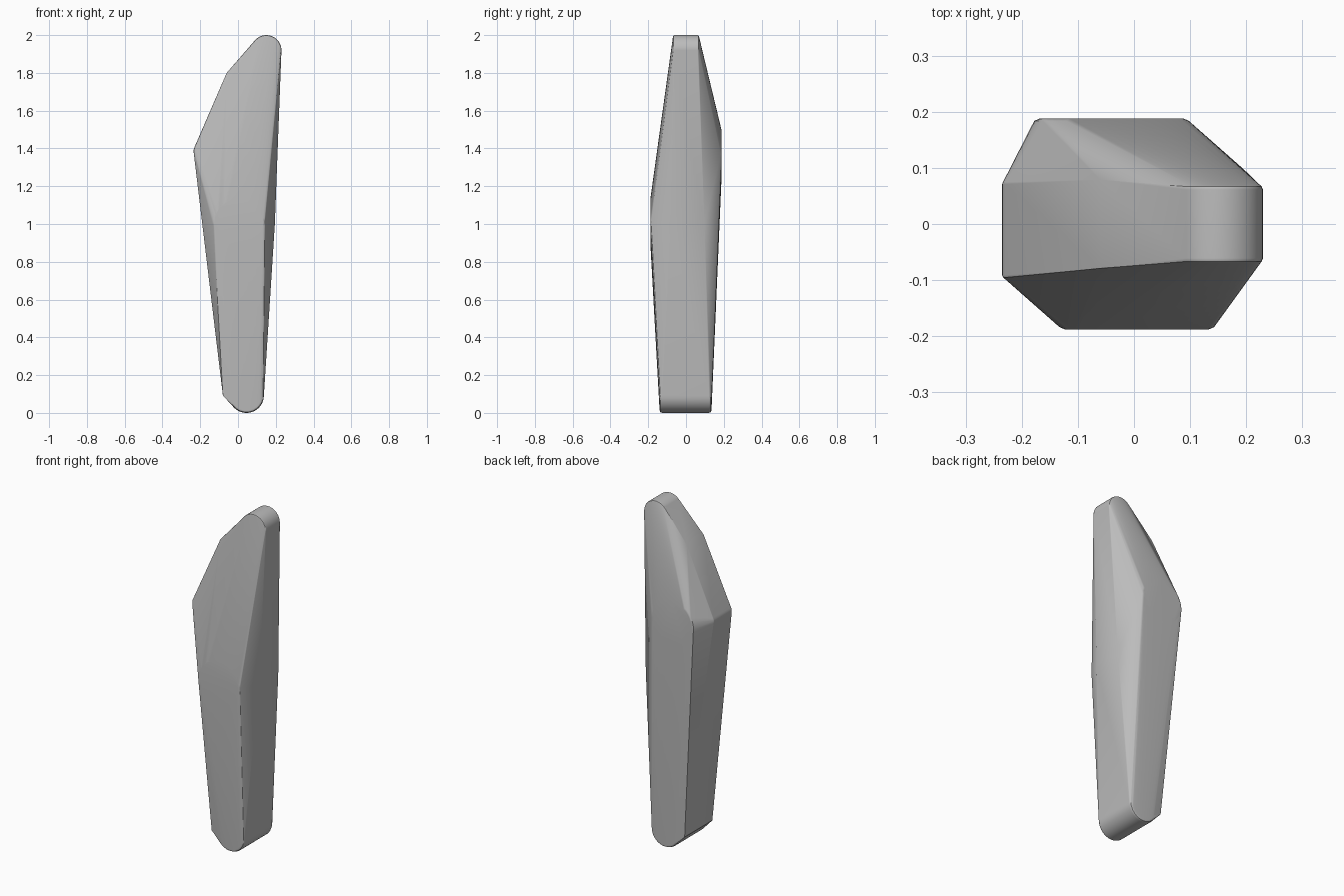
import bpy
import bmesh
from math import cos, sin, tau, radians

cube = bpy.data.objects.get("Cube")
if cube:
    bpy.data.objects.remove(cube, do_unlink=True)

grey = bpy.data.materials.new("plain_grey")
grey.use_nodes = True
colour = (0.5, 0.5, 0.5, 1)
grey.diffuse_color = colour
grey.node_tree.nodes["Principled BSDF"].inputs["Base Color"].default_value = colour

bm = bmesh.new()


def ring(x, z, r, y, steps=40):
    """Circle facing along y."""
    for i in range(steps):
        a = tau * i / steps
        bm.verts.new((x + r * cos(a), y, z + r * sin(a)))


def rim(x, z, r, y, soft):
    """Disc end with a softened edge, set back towards the middle."""
    side = 1 if y > 0 else -1
    for inset, back in ((soft, 0), (soft * 0.3, soft * 0.3), (0, soft)):
        ring(x, z, r - inset, y - side * back)


# Rounded tip and foot
for y in (-0.069, 0.069):
    rim(0.15, 1.92, 0.08, y, 0.008)
for y in (-0.14, 0.135):
    rim(0.045, 0.092, 0.092, y, 0.014)

# Flat round pads on the front and back
rim(0.005, 1.01, 0.142, -0.188, 0.014)
rim(-0.04, 1.37, 0.142, 0.188, 0.014)

# Rounded shoulder on the right edge
for y in (-0.097, 0.077):
    rim(-0.18, 1.385, 0.055, y, 0.006)

# Corners of the upper slope, the heel and the slightly bowed left edge
for x, z, front, back in (
    (-0.06, 1.80, -0.079, 0.079),
    (-0.08, 0.092, -0.132, 0.127),
    (0.195, 1.0, -0.08, 0.098),
):
    for y in (front, back):
        bm.verts.new((x, y, z))

# Wrap one skin round all the parts
result = bmesh.ops.convex_hull(bm, input=bm.verts)
loose = [v for v in bm.verts if not v.link_faces]
bmesh.ops.delete(bm, geom=loose, context="VERTS")
bmesh.ops.dissolve_limit(bm, angle_limit=radians(0.3), verts=bm.verts, edges=bm.edges)
bmesh.ops.recalc_face_normals(bm, faces=bm.faces)

mesh = bpy.data.meshes.new("faceted_body")
bm.to_mesh(mesh)
bm.free()
mesh.materials.append(grey)
body = bpy.data.objects.new("faceted_body", mesh)
bpy.context.collection.objects.link(body)

# Smooth shading with clean flats
bpy.ops.object.select_all(action="DESELECT")
body.select_set(True)
bpy.context.view_layer.objects.active = body
bpy.ops.object.shade_smooth_by_angle(angle=radians(30))
flats = body.modifiers.new("clean_flats", "WEIGHTED_NORMAL")
flats.keep_sharp = True
